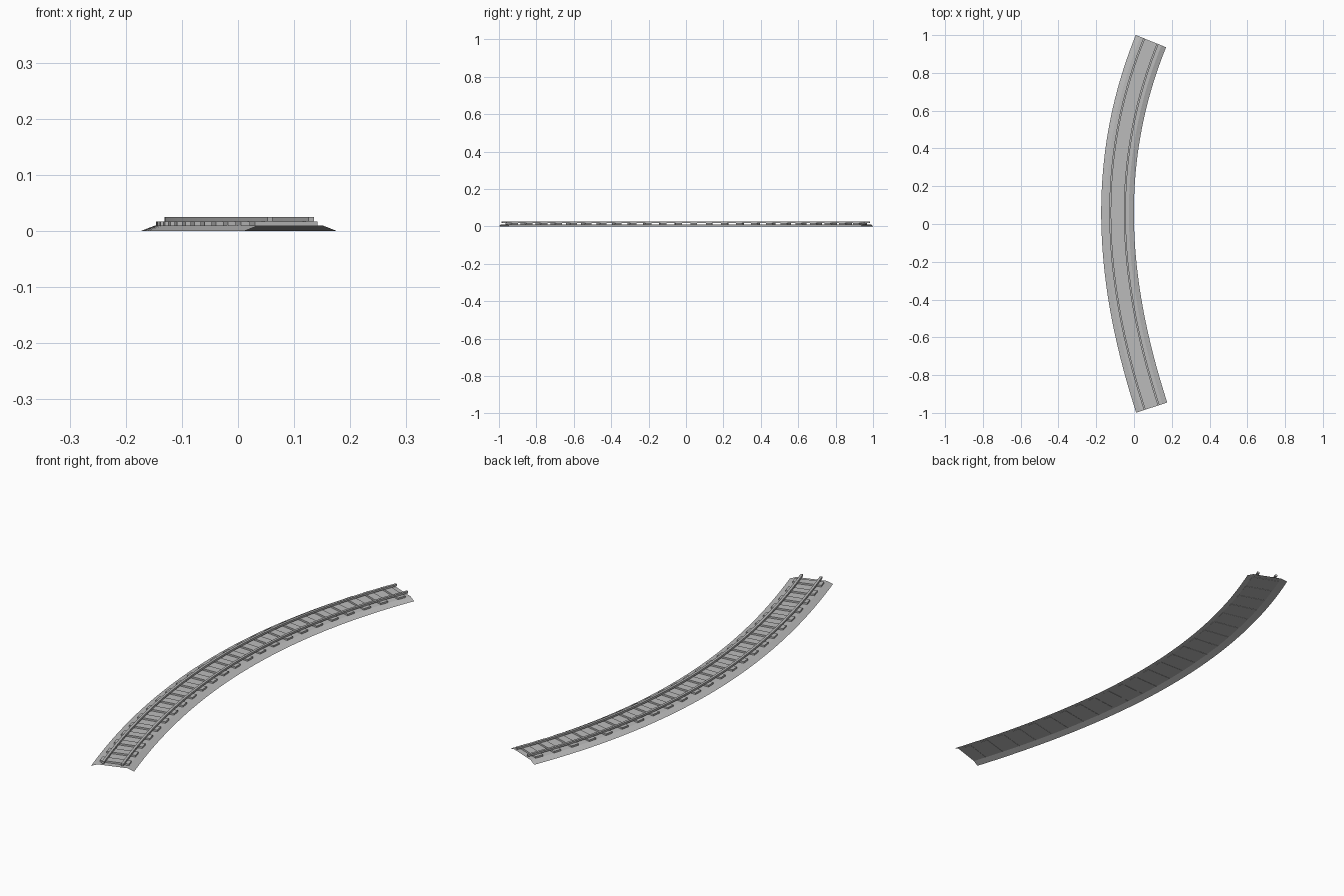
import bpy, bmesh, math
from mathutils import Vector, Matrix

if "Cube" in bpy.data.objects:
    bpy.data.objects.remove(bpy.data.objects["Cube"])

Y0, Y1 = -0.972, 0.968      # centre line ends
SEGMENTS = 48
TIES = 24

grey = bpy.data.materials.new("plain grey")
grey.diffuse_color = (0.5, 0.5, 0.5, 1)
grey.use_nodes = True
grey.node_tree.nodes["Principled BSDF"].inputs["Base Color"].default_value = grey.diffuse_color


def centre(y):
    """Point on the centre line and its unit vector towards +x."""
    x = -0.0865 - 0.0231 * y + 0.191 * y**2 + 0.0231 * y**3 - 0.0017 * y**4
    slope = -0.0231 + 0.382 * y + 0.0693 * y**2 - 0.0068 * y**3
    return Vector((x, y, 0)), Vector((1, -slope, 0)).normalized()


def finish(name, bm):
    mesh = bpy.data.meshes.new(name)
    bm.to_mesh(mesh)
    bm.free()
    obj = bpy.data.objects.new(name, mesh)
    bpy.context.collection.objects.link(obj)
    mesh.materials.append(grey)
    bpy.ops.object.select_all(action='DESELECT')
    obj.select_set(True)
    bpy.context.view_layer.objects.active = obj
    bpy.ops.object.shade_smooth_by_angle(angle=math.radians(12))
    return obj


def sweep(name, profile, closed):
    """Run an (offset, height) profile along the centre line."""
    bm = bmesh.new()
    rings = []
    for i in range(SEGMENTS + 1):
        p, side = centre(Y0 + (Y1 - Y0) * i / SEGMENTS)
        rings.append([bm.verts.new(p + side * o + Vector((0, 0, h))) for o, h in profile])
    n = len(profile)
    for a, b in zip(rings, rings[1:]):
        for j in range(n if closed else n - 1):
            k = (j + 1) % n
            bm.faces.new((a[j], a[k], b[k], b[j]))
    if closed:
        bm.faces.new(rings[0][::-1])
        bm.faces.new(rings[-1])
        bmesh.ops.recalc_face_normals(bm, faces=bm.faces)
    return finish(name, bm)


# Gravel bed: open shell with sloping shoulders
sweep("gravel_bed", [(-0.0865, 0), (-0.06, 0.01), (0.06, 0.01), (0.0865, 0)], False)

# Two rails
for name, mid in (("outer_rail", -0.0385), ("inner_rail", 0.0385)):
    w = 0.005
    sweep(name, [(mid - w, 0.017), (mid + w, 0.017), (mid + w, 0.025), (mid - w, 0.025)], True)

# Cross ties, spaced evenly by length along the centre line
samples = [centre(Y0 + (Y1 - Y0) * i / 2000)[0] for i in range(2001)]
lengths = [0.0]
for a, b in zip(samples, samples[1:]):
    lengths.append(lengths[-1] + (b - a).length)
bm = bmesh.new()
for t in range(TIES):
    target = lengths[-1] * (t + 0.5) / TIES
    y = next(p.y for p, s in zip(samples, lengths) if s >= target)
    p, side = centre(y)
    m = (Matrix.Translation(p + Vector((0, 0, 0.013)))
         @ Matrix.Rotation(math.atan2(side.y, side.x), 4, 'Z')
         @ Matrix.Diagonal((0.117, 0.034, 0.008, 1)))
    bmesh.ops.create_cube(bm, size=1, matrix=m)
finish("cross_ties", bm)
